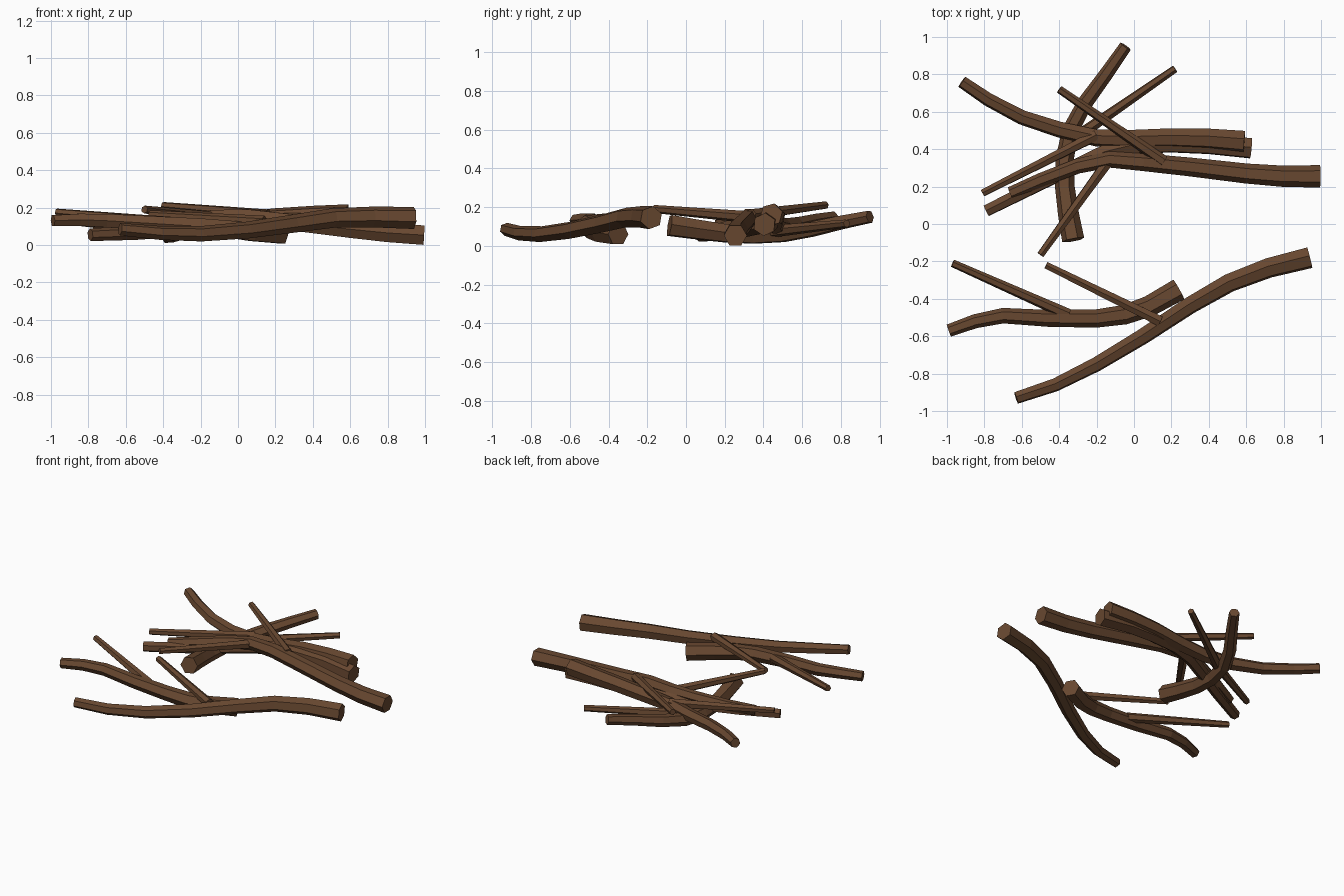
import bpy, bmesh, math
from mathutils import Vector

old = bpy.data.objects.get("Cube")
if old:
    bpy.data.objects.remove(old, do_unlink=True)

bark = bpy.data.materials.new("brown_bark")
bark.use_nodes = True
colour = (0.14, 0.065, 0.03, 1)
bark.diffuse_color = colour
bark.node_tree.nodes["Principled BSDF"].inputs["Base Color"].default_value = colour

SIDES = 6


def stick(name, path, r_start, r_end, roll=0):
    """Sweep a tapering hexagon along the path and cap both ends."""
    pts = [Vector(p) for p in path]
    bm = bmesh.new()
    rings = []
    for i, p in enumerate(pts):
        tangent = (pts[min(i + 1, len(pts) - 1)] - pts[max(i - 1, 0)]).normalized()
        side = tangent.cross(Vector((0, 0, 1))).normalized()
        up = side.cross(tangent)
        r = r_start + (r_end - r_start) * i / (len(pts) - 1)
        ring = []
        for k in range(SIDES):
            a = math.tau * k / SIDES + math.radians(roll)
            ring.append(bm.verts.new(p + r * (math.cos(a) * side + math.sin(a) * up)))
        rings.append(ring)
    for a, b in zip(rings, rings[1:]):
        for k in range(SIDES):
            n = (k + 1) % SIDES
            bm.faces.new((a[k], a[n], b[n], b[k]))
    bm.faces.new(rings[0])
    bm.faces.new(rings[-1])
    bmesh.ops.recalc_face_normals(bm, faces=bm.faces)
    mesh = bpy.data.meshes.new(name)
    bm.to_mesh(mesh)
    bm.free()
    mesh.materials.append(bark)
    obj = bpy.data.objects.new(name, mesh)
    bpy.context.collection.objects.link(obj)


def branch(name, path, twig, roll=0):
    """A bent branch, thick end first, with one straight side twig."""
    stick(name + "_branch", path, 0.06, 0.034, roll)
    stick(name + "_twig", twig, 0.032, 0.021, roll + 10)


# Two branches lying at the front
branch("front",
       [(.94, -.18, .145), (.72, -.235, .15), (.51, -.315, .145), (.3, -.435, .115),
        (.05, -.6, .08), (-.2, -.75, .06), (-.42, -.86, .065), (-.63, -.93, .085)],
       [(.14, -.52, .125), (-.47, -.22, .165)], 20)
branch("front_left",
       [(.24, -.35, .06), (.08, -.44, .07), (-.05, -.485, .085), (-.2, -.505, .1),
        (-.45, -.505, .115), (-.7, -.49, .13), (-.85, -.52, .135), (-.99, -.57, .13)],
       [(-.35, -.485, .12), (-.97, -.21, .175)])

# Crossing heap at the back
branch("long",
       [(.995, .255, .053), (.8, .255, .065), (.6, .27, .085), (.3, .305, .12),
        (.05, .33, .15), (-.13, .345, .15), (-.3, .31, .13), (-.5, .235, .1),
        (-.66, .165, .08)],
       [(.16, .335, .16), (-.4, .72, .21)])
branch("upper",
       [(.59, .44, .16), (.4, .455, .155), (.2, .46, .145), (0, .455, .125),
        (-.2, .46, .11), (-.4, .505, .1), (-.6, .57, .11), (-.78, .665, .13),
        (-.92, .76, .145)],
       [(-.2, .475, .13), (-.81, .165, .12)], 15)
branch("middle",
       [(.625, .405, .11), (.4, .425, .125), (.2, .43, .125), (0, .42, .12),
        (-.15, .385, .105), (-.32, .305, .085), (-.55, .19, .065), (-.79, .07, .055)],
       [(-.12, .36, .145), (-.5, -.165, .19)], 25)
branch("cross",
       [(-.325, -.085, .105), (-.35, .05, .085), (-.37, .2, .065), (-.37, .35, .055),
        (-.34, .5, .06), (-.26, .65, .085), (-.15, .8, .12), (-.045, .95, .15)],
       [(-.33, .45, .075), (.22, .83, .115)], 5)
